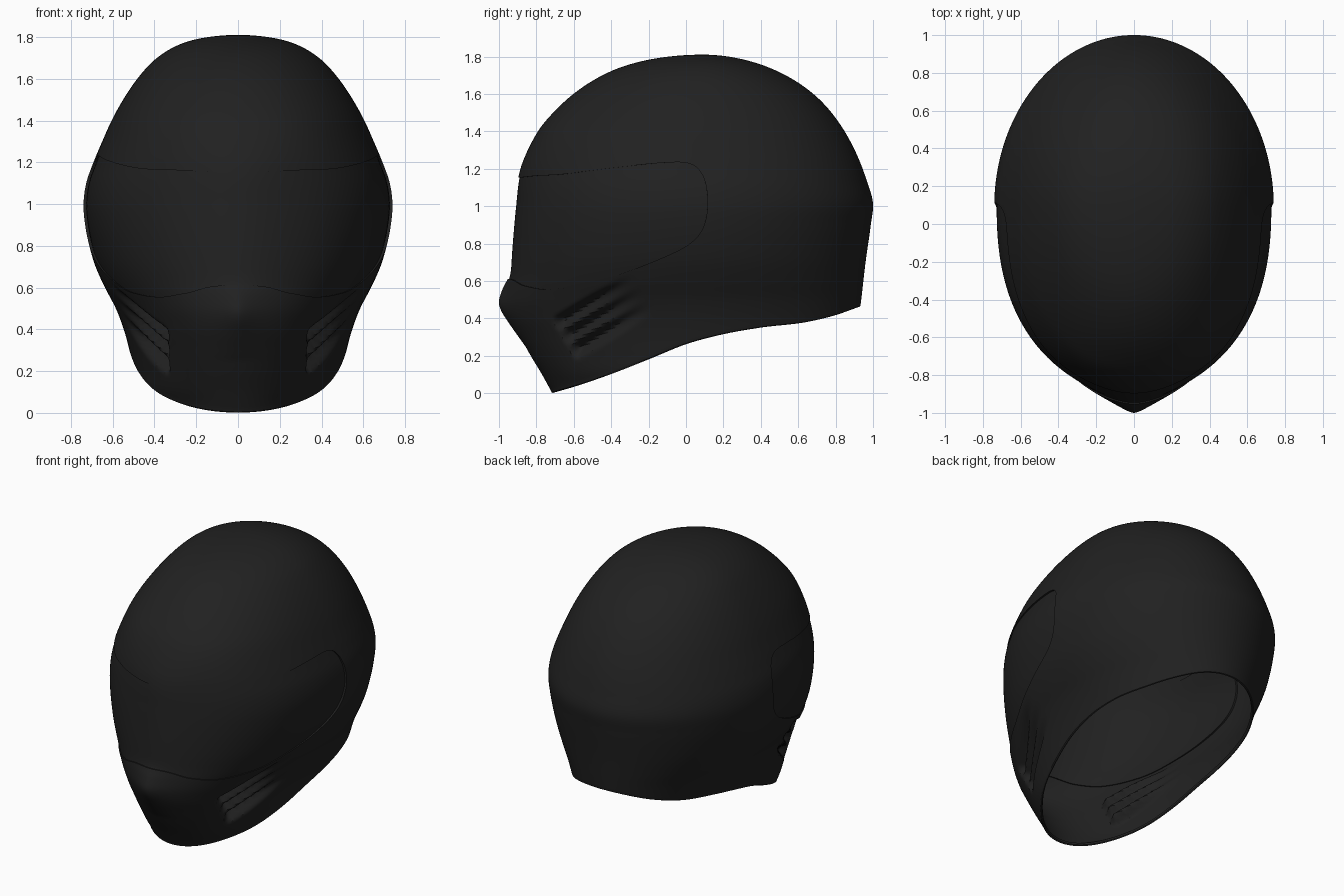
import bpy, bmesh, math
from mathutils import Vector

if "Cube" in bpy.data.objects:
    bpy.data.objects.remove(bpy.data.objects["Cube"])

TOP, CY = 1.81, 0.09          # crown height, depth of the widest line
COLS, ROWS = 320, 190


def curve(points, soft=False):
    """Interpolate (key, value) points, monotone or with softer slopes."""
    xs, ys = [p[0] for p in points], [p[1] for p in points]
    n = len(xs)
    hs = [b - a for a, b in zip(xs, xs[1:])]
    d = [(ys[i + 1] - ys[i]) / hs[i] for i in range(n - 1)]
    if soft:
        m = [(d[i] * hs[i + 1] + d[i + 1] * hs[i]) / (hs[i] + hs[i + 1]) for i in range(n - 2)]
    else:
        m = [2 * a * b / (a + b) if a * b > 0 else 0 for a, b in zip(d, d[1:])]
    m = [d[0]] + m + [d[-1]]

    def ev(x):
        x = min(max(x, xs[0]), xs[-1])
        i = 0
        while i < n - 2 and x > xs[i + 1]:
            i += 1
        h = hs[i]
        t = (x - xs[i]) / h
        return (ys[i] * (1 + 2 * t) * (1 - t) ** 2 + m[i] * h * t * (1 - t) ** 2
                + ys[i + 1] * t * t * (3 - 2 * t) + m[i + 1] * h * t * t * (t - 1))
    return ev


def arc(z):
    return math.asin(min(1, max(0, z / TOP)))


def by_height(points):
    return curve([(arc(z), v) for z, v in points], True)


def smooth(a, b, x):
    t = min(max((x - a) / (b - a), 0), 1)
    return t * t * (3 - 2 * t)


# Silhouettes keyed by height: half width, front depth, back depth
width = by_height([(0, .44), (.05, .455), (.1, .48), (.2, .5), (.3, .52), (.4, .547), (.5, .585),
                   (.6, .637), (.7, .682), (.8, .712), (.9, .732), (1, .74), (1.1, .727),
                   (1.2, .692), (1.3, .65), (1.4, .605), (1.5, .55), (1.6, .482), (1.7, .388),
                   (1.78, .235), (TOP, 0)])
front = by_height([(0, -.715), (.1, -.77), (.2, -.83), (.3, -.885), (.42, -.94), (.48, -.95),
                   (.55, -.95), (.62, -.945), (.8, -.933), (1, -.915), (1.15, -.897), (1.2, -.885),
                   (1.275, -.857), (1.36, -.815), (1.42, -.778), (1.5, -.71), (1.585, -.62),
                   (1.67, -.5), (1.74, -.355), (1.79, -.16), (TOP, CY)])
back = by_height([(0, .87), (.3, .91), (.46, .932), (.7, .96), (.9, .988), (1.01, 1.0), (1.14, .965),
                  (1.355, .874), (1.57, .714), (1.74, .446), (1.79, .28), (TOP, CY)])
chin_ridge = curve([(.25, 0), (.38, .025), (.48, .05), (.56, .03), (.62, .005), (.66, 0)])
# Height of the neck opening along the depth
rim_height = curve([(-.72, 0), (-.6, .035), (-.41, .1), (-.2, .182), (0, .262), (.2, .315),
                    (.4, .35), (.66, .382), (.8, .415), (.93, .46)], True)
# Visor seam: upper and lower edge along the depth
seam = [(-1.1, 1.15, .615), (-.945, 1.15, .61), (-.87, 1.155, .575), (-.75, 1.165, .555),
        (-.55, 1.185, .575), (-.3, 1.215, .655), (-.1, 1.233, .735), (0, 1.232, .785),
        (.06, 1.205, .835), (.1, 1.14, .905), (.115, 1.02, 1.02)]
seam_mid = curve([(y, (u + l) / 2) for y, u, l in seam])
seam_half = curve([(y, ((u - l) / 2) ** 2) for y, u, l in seam] + [(.3, -.15)])


def visor_field(co):
    return seam_half(co.y) - (co.z - seam_mid(co.y)) ** 2


def surface(a, s):
    """Point on the helmet at angle a around and arc s up."""
    z, c, n = TOP * math.sin(s), math.cos(a), math.sin(a)
    if n >= 0:
        return Vector((width(s) * c, CY + n * (back(s) - CY), z))
    # fuller cheeks and brow with a soft keel down the middle of the face
    full = smooth(.4, .65, z) * (1 - smooth(1.4, 1.78, z))
    keel = .03 * smooth(.45, .65, z) * (1 - smooth(1.1, 1.4, z))
    k = 2 / (2 + .2 * full)
    x = width(s) * math.copysign(abs(c) ** k, c)
    y = CY - abs(n) ** k * (CY - front(s) - keel) - keel * math.exp(-(x / .22) ** 2)
    return Vector((x, y - chin_ridge(z) * math.exp(-(abs(x) / .1) ** 1.5), z))


def vent_depth(co):
    """Three slanted cheek grooves, deep in front and fading to the rear."""
    dy, dz = co.y + .66, co.z - .285
    l, p = dy * .86 + dz * .51, dy * .51 - dz * .86
    if not (0 < l < .52 and abs(p) < .14):
        return 0
    fade = smooth(0, .04, l) * (1 - smooth(.12, .52, l)) * (1 - smooth(.105, .14, abs(p)))
    return .06 * fade * (.3 + .7 * (.5 + .5 * math.cos(2 * math.pi * p / .085)))


# Shell grid from the neck rim to the crown
bm = bmesh.new()
cols = []
crown = bm.verts.new((0, CY, TOP))
for i in range(COLS):
    a = -math.pi / 2 + 2 * math.pi * i / COLS
    z = .3
    for _ in range(30):
        z = max(0, rim_height(surface(a, arc(z)).y))
    s0 = arc(z + .012)
    pts = [surface(a, s0 + (math.pi / 2 - s0) * j / ROWS) for j in range(ROWS)]
    # rolled lip around the opening
    inward = (Vector((0, CY, 0)) - Vector((pts[0].x, pts[0].y, 0))).normalized()
    lip = [pts[0] + inward * d + Vector((0, 0, h))
           for d, h in ((.02, .006), (.017, -.006), (.01, -.012), (.003, -.008))]
    cols.append([bm.verts.new(p) for p in lip + pts])
for i in range(COLS):
    A, B = cols[i], cols[(i + 1) % COLS]
    for j in range(len(A) - 1):
        bm.faces.new((A[j], B[j], B[j + 1], A[j + 1]))
    bm.faces.new((A[-1], B[-1], crown))
bm.normal_update()

# Cheek vents
moves = [(v, v.normal * vent_depth(v.co)) for v in bm.verts if v.co.z < .7 and v.co.y < -.1]
for v, d in moves:
    v.co -= d

# Cut the visor outline exactly into the grid
field = {v: visor_field(v.co) for v in bm.verts}
cuts = set()
for e in list(bm.edges):
    v, w = e.verts
    f, g = field[v], field[w]
    if f * g < 0:
        new = bmesh.utils.edge_split(e, v, f / (f - g))[1]
        field[new] = 0
        cuts.add(new)
for face in {f for v in cuts for f in v.link_faces}:
    pair = [v for v in face.verts if v in cuts]
    if len(pair) == 2:
        bmesh.utils.face_split(face, pair[0], pair[1])
bm.normal_update()

# Recess the visor, deeper toward its rear edge
region = [f for f in bm.faces if sum(field[v] for v in f.verts) > 0]
geom = bmesh.ops.extrude_face_region(bm, geom=region)["geom"]
left = [f for f in region if f.is_valid]
if left:
    bmesh.ops.delete(bm, geom=left, context='FACES')
for g in geom:
    if isinstance(g, bmesh.types.BMVert):
        n = Vector((g.co.x / .55, g.co.y - CY, 0)).normalized()
        g.co -= n * (.007 + .006 * smooth(-.5, .1, g.co.y))
    elif isinstance(g, bmesh.types.BMFace):
        g.material_index = 1      # marks the visor until the parts are separated
bm.normal_update()

black = bpy.data.materials.new("matte_black")
black.diffuse_color = (.015, .015, .015, 1)
black.use_nodes = True
black.node_tree.nodes["Principled BSDF"].inputs["Base Color"].default_value = black.diffuse_color


def add_part(name, mark):
    """Keep only the faces carrying the mark as a new object."""
    part = bm.copy()
    bmesh.ops.delete(part, geom=[f for f in part.faces if f.material_index != mark], context='FACES')
    for f in part.faces:
        f.material_index = 0
    me = bpy.data.meshes.new(name)
    part.to_mesh(me)
    part.free()
    me.materials.append(black)
    ob = bpy.data.objects.new(name, me)
    bpy.context.collection.objects.link(ob)
    bpy.ops.object.select_all(action='DESELECT')
    ob.select_set(True)
    bpy.context.view_layer.objects.active = ob
    bpy.ops.object.shade_smooth_by_angle(angle=math.radians(35))


add_part("helmet_shell", 0)
add_part("visor", 1)
bm.free()
